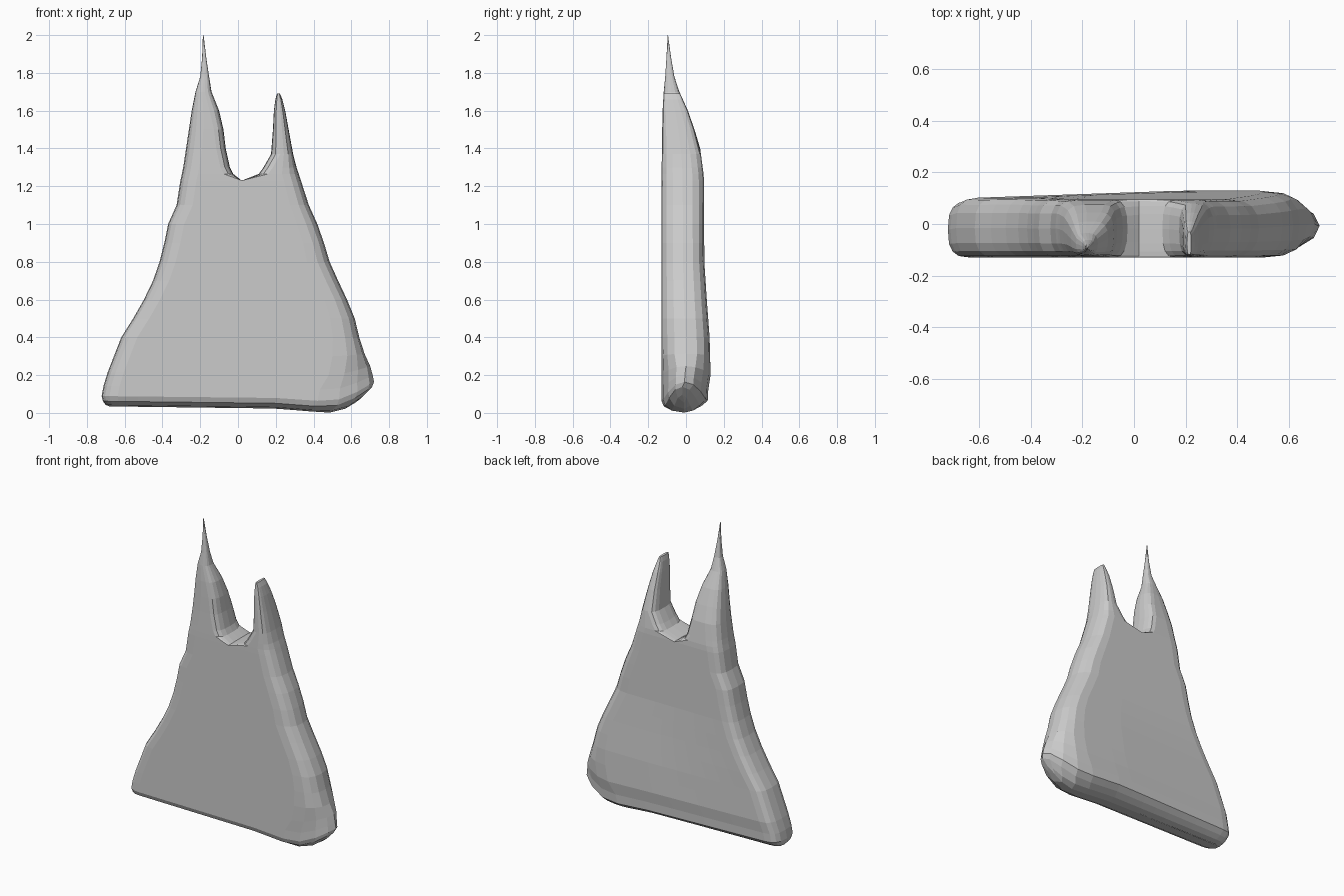
import bpy, bmesh, math

if "Cube" in bpy.data.objects:
    bpy.data.objects.remove(bpy.data.objects["Cube"])

# depth of the pouch: z, front y, back y
DEPTH = [(0.10, -.13, .115), (0.20, -.13, .13), (0.40, -.13, .125), (0.60, -.13, .11),
         (0.80, -.13, .097), (1.25, -.13, .095), (1.40, -.127, .075), (1.50, -.126, .045),
         (1.60, -.124, .01), (1.70, -.118, -.035), (1.80, -.108, -.068), (2.0, -.097, -.095)]
# sagging underside: x, z
SAG = [(-.72, .035), (.2, .023), (.48, 0), (.58, .025), (.72, .125)]
SPLIT = .02       # where the two handles part
SEGS = 10


def interp(table, t, k=1):
    if t <= table[0][0]:
        return table[0][k]
    for a, b in zip(table, table[1:]):
        if t <= b[0]:
            return a[k] + (b[k] - a[k]) * (t - a[0]) / (b[0] - a[0])
    return table[-1][k]


def end_points(x, r, sign, power):
    """Rounded end as (x, v), v running -1 (front) to 1 (back)."""
    pts = []
    for i in range(9):
        a = math.radians(-90 + 22.5 * i)
        s = math.sin(a)
        v = math.copysign(abs(s) ** power, s)
        pts.append((x - sign * r * (1 - max(0, math.cos(a)) ** power), v))
    return pts


def ring(z, xl, xr, yf, yb, rl, rr, pr):
    right = end_points(xr, rr, 1, pr)
    left = end_points(xl, rl, -1, .7)[::-1]
    a, b = xl + rl, xr - rr
    mid = [a + (b - a) * i / SEGS for i in range(1, SEGS)]
    loop = right + [(x, 1) for x in mid[::-1]] + left + [(x, -1) for x in mid]
    skew = max(0, min(1, (.8 - z) / .4))
    fade = max(0, 1 - z / .35)
    out = []
    for x, v in loop:
        back = yb * (1 - .24 * skew * max(0, .2 - x) / .9)
        y = (yf + back) / 2 + v * (back - yf) / 2
        out.append((x, y, z + fade * interp(SAG, x)))
    return out


def loft(name, rings, cap_top=False):
    bm = bmesh.new()
    rows = [[bm.verts.new(p) for p in r] for r in rings]
    n = len(rows[0])
    for a, b in zip(rows, rows[1:]):
        for i in range(n):
            j = (i + 1) % n
            bm.faces.new((a[i], a[j], b[j], b[i]))
    if cap_top:
        bm.faces.new(rows[-1])
    bmesh.ops.remove_doubles(bm, verts=bm.verts, dist=.0008)
    bmesh.ops.recalc_face_normals(bm, faces=bm.faces)
    me = bpy.data.meshes.new(name)
    bm.to_mesh(me)
    bm.free()
    ob = bpy.data.objects.new(name, me)
    bpy.context.collection.objects.link(ob)
    return ob


# pouch body: rounded underside, then slices z, left x, right x, right end length
rings = [ring(0, -.68, .64, -.01, -.01, .06, .25, 1),
         ring(.008, -.70, .67, -.08, .04, .07, .28, 1),
         ring(.03, -.715, .71, -.118, .08, .08, .30, 1)]
BODY = [(.06, -.722, .72, .30), (.12, -.712, .713, .28), (.2, -.69, .70, .22), (.3, -.655, .67, .17),
        (.4, -.618, .642, .14), (.5, -.555, .618, .13), (.6, -.498, .577, .12),
        (.7, -.45, .53, .12), (.8, -.415, .485, .12), (.9, -.39, .455, .11),
        (1.0, -.37, .42, .11), (1.1, -.325, .375, .1), (1.23, -.305, .333, .09)]
for z, xl, xr, rr in BODY:
    rings.append(ring(z, xl, xr, interp(DEPTH, z), interp(DEPTH, z, 2), .085, rr,
                      1 if z < .25 else .8))
loft("pouch_body", rings)


def handle(name, slices, outer_r, left):
    rings = []
    for k, (z, xl, xr) in enumerate(slices):
        w = xr - xl
        inner = 0 if k == 0 else min(.05, .42 * w)
        outer = min(outer_r, .42 * w)
        rl, rr = (outer, inner) if left else (inner, outer)
        rings.append(ring(z, xl, xr, interp(DEPTH, z), interp(DEPTH, z, 2), rl, rr, .8))
    loft(name, rings, True)


# tall pointed handle
handle("left_handle", [(1.23, -.305, SPLIT), (1.265, -.297, -.025), (1.3, -.29, -.043), (1.4, -.275, -.065),
                       (1.5, -.26, -.077), (1.6, -.245, -.1), (1.7, -.225, -.14),
                       (1.78, -.2, -.153), (1.88, -.19, -.168), (2.0, -.186, -.182)], .085, True)
# short blunt handle
handle("right_handle", [(1.23, SPLIT, .333), (1.265, .11, .322), (1.3, .135, .31), (1.37, .175, .292),
                        (1.5, .185, .268), (1.6, .19, .25), (1.66, .198, .235),
                        (1.69, .206, .222)], .09, False)
